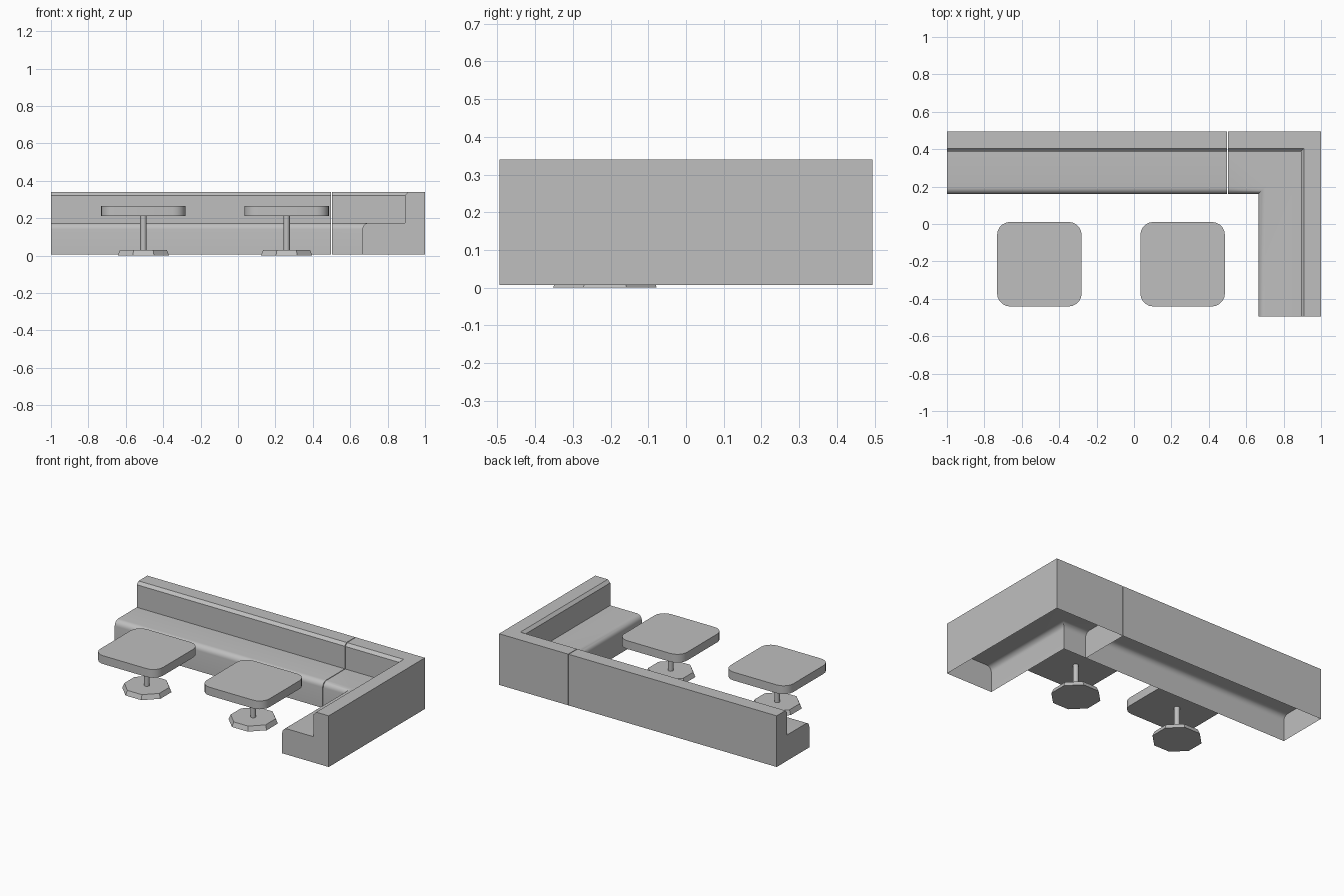
import bpy, bmesh, math
from mathutils import Vector

cube = bpy.data.objects.get("Cube")
if cube:
    bpy.data.objects.remove(cube, do_unlink=True)

grey = bpy.data.materials.new("plain grey")
grey.use_nodes = True
colour = (0.52, 0.52, 0.52, 1)
grey.diffuse_color = colour
grey.node_tree.nodes["Principled BSDF"].inputs["Base Color"].default_value = colour


def finish(name, bm, smooth=True):
    bmesh.ops.recalc_face_normals(bm, faces=bm.faces)
    mesh = bpy.data.meshes.new(name)
    bm.to_mesh(mesh)
    bm.free()
    mesh.materials.append(grey)
    obj = bpy.data.objects.new(name, mesh)
    bpy.context.collection.objects.link(obj)
    if smooth:
        bpy.ops.object.select_all(action='DESELECT')
        obj.select_set(True)
        bpy.context.view_layer.objects.active = obj
        bpy.ops.object.shade_smooth_by_angle(angle=math.radians(35))
    return obj


# Bench section: distance from the outer wall, height
FLOOR, SEAT, TOP, ROUND = 0.007, 0.175, 0.34, 0.035
DEPTH = 0.335
section = [(0, FLOOR), (0, TOP), (0.09, TOP), (0.108, TOP - 0.018), (0.108, SEAT)]
for i in range(7):
    a = math.pi / 2 * (1 - i / 6)
    section.append((DEPTH - ROUND + ROUND * math.cos(a), SEAT - ROUND + ROUND * math.sin(a)))
section.append((DEPTH, FLOOR))


# Sweep the section through stations; the underside stays open, the ends are closed
def bench(name, stations):
    bm = bmesh.new()
    rings = [[bm.verts.new(place(d, z)) for d, z in section] for place in stations]
    for a, b in zip(rings, rings[1:]):
        for i in range(len(section) - 1):
            bm.faces.new((a[i], a[i + 1], b[i + 1], b[i]))
    bm.faces.new(rings[0])
    bm.faces.new(rings[-1])
    finish(name, bm)


BACK, SIDE, SEAM = 0.495, 1.0, 0.5


def across(x):
    return lambda d, z: (x, BACK - d, z)


bench("straight_bench", [across(-SIDE), across(SEAM - 0.002)])
bench("corner_bench", [across(SEAM + 0.002),
                       lambda d, z: (SIDE - d, BACK - d, z),
                       lambda d, z: (SIDE - d, -BACK, z)])


# Vertical tapered drum
def drum(name, x, y, z0, z1, r0, r1, sides, turn=0.0, smooth=True):
    bm = bmesh.new()
    rings = []
    for z, r in ((z0, r0), (z1, r1)):
        angles = [turn + math.tau * i / sides for i in range(sides)]
        rings.append([bm.verts.new((x + r * math.cos(a), y + r * math.sin(a), z)) for a in angles])
    for i in range(sides):
        j = (i + 1) % sides
        bm.faces.new((rings[0][i], rings[0][j], rings[1][j], rings[1][i]))
    bm.faces.new(rings[0])
    bm.faces.new(rings[1])
    finish(name, bm, smooth)


# Square slab with rounded corners
def table_top(name, x, y, half, radius, z0, z1, steps=5):
    bm = bmesh.new()
    ring = []
    for q in range(4):
        mid = math.pi / 4 + q * math.pi / 2
        centre = Vector((math.cos(mid), math.sin(mid))) * (half - radius) * math.sqrt(2)
        for i in range(steps + 1):
            a = q * math.pi / 2 + math.pi / 2 * i / steps
            ring.append(bm.verts.new((x + centre.x + radius * math.cos(a),
                                      y + centre.y + radius * math.sin(a), z0)))
    face = bm.faces.new(ring)
    extruded = bmesh.ops.extrude_face_region(bm, geom=[face], use_keep_orig=True)
    top = [v for v in extruded["geom"] if isinstance(v, bmesh.types.BMVert)]
    bmesh.ops.translate(bm, verts=top, vec=(0, 0, z1 - z0))
    finish(name, bm)


# Two pedestal tables
for side, x in (("right", -0.506), ("left", 0.26)):
    y = -0.215
    table_top(side + "_table_top", x, y, 0.226, 0.07, 0.212, 0.266)
    drum(side + "_table_post", x, y, 0.001, 0.214, 0.017, 0.017, 12)
    drum(side + "_table_base", x, y, 0, 0.03, 0.149, 0.136, 8, math.pi / 8, False)
